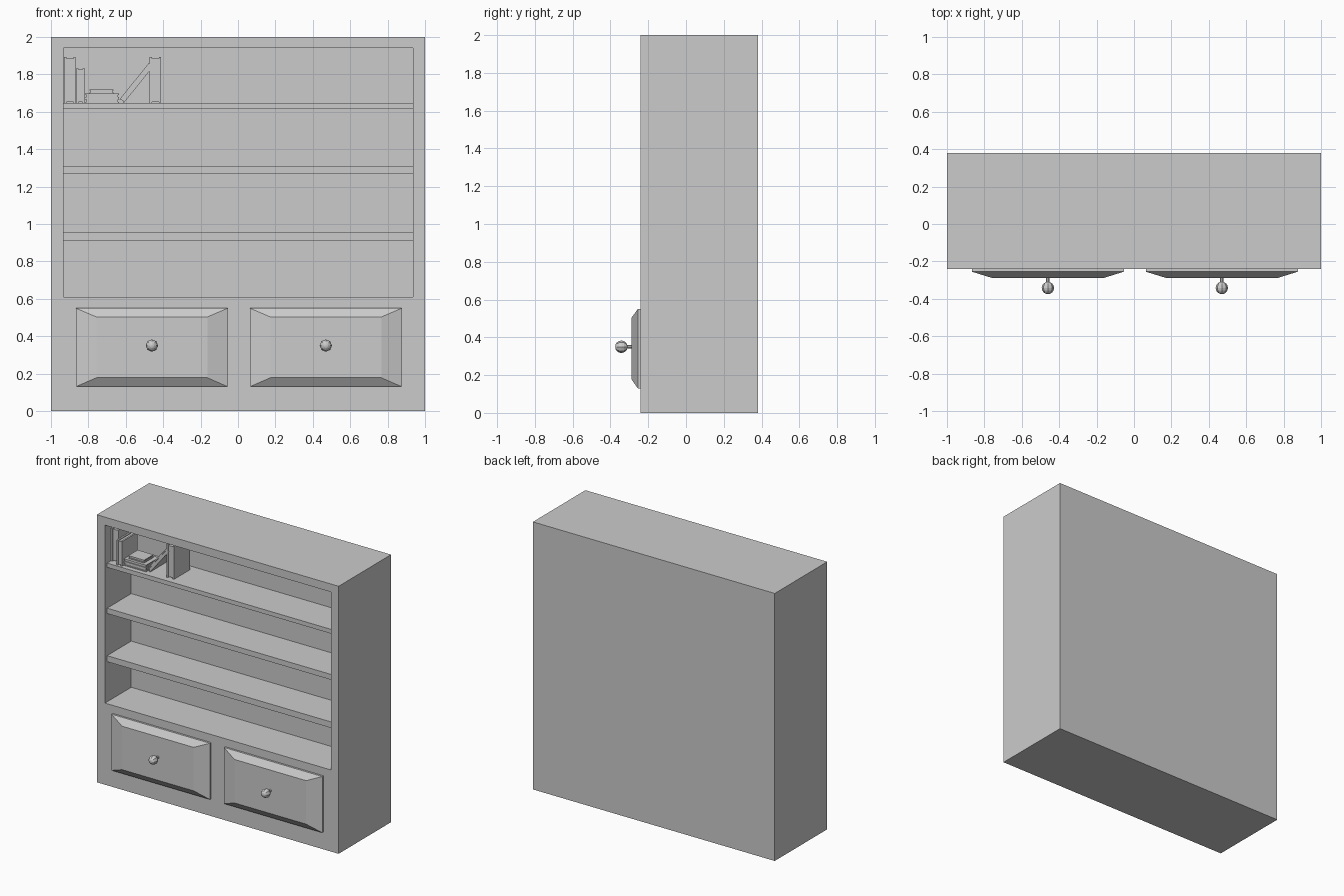
import bpy, bmesh, math
from mathutils import Matrix, Vector

cube = bpy.data.objects.get("Cube")
if cube:
    bpy.data.objects.remove(cube, do_unlink=True)

GREY = (0.6, 0.6, 0.6, 1)
paint = bpy.data.materials.new("plain_grey")
paint.use_nodes = True
paint.diffuse_color = GREY
paint.node_tree.nodes["Principled BSDF"].inputs["Base Color"].default_value = GREY


def finish(bm, name):
    bmesh.ops.recalc_face_normals(bm, faces=bm.faces)
    mesh = bpy.data.meshes.new(name)
    bm.to_mesh(mesh)
    bm.free()
    mesh.materials.append(paint)
    obj = bpy.data.objects.new(name, mesh)
    bpy.context.collection.objects.link(obj)
    return obj


def add_box(bm, lo, hi):
    lo, hi = Vector(lo), Vector(hi)
    m = Matrix.Translation((lo + hi) / 2) @ Matrix.Diagonal((*(hi - lo), 1))
    return bmesh.ops.create_cube(bm, size=1, matrix=m)["verts"]


def front_face(bm):
    return min(bm.faces, key=lambda f: f.calc_center_median().y)


def fit(face, x0, x1, z0, z1, y):
    """Move a front-facing rectangle to the given bounds."""
    c = face.calc_center_median()
    for v in face.verts:
        v.co = (x0 if v.co.x < c.x else x1, y, z0 if v.co.z < c.z else z1)


FRONT, BACK, RECESS = -0.24, 0.38, 0.07
LEFT, RIGHT = -0.932, 0.936

# Cabinet with a recessed shelf opening
bm = bmesh.new()
add_box(bm, (-1, FRONT, 0), (1, BACK, 2))
bm.normal_update()
opening = front_face(bm)
bmesh.ops.inset_region(bm, faces=[opening], thickness=0.05)
fit(opening, LEFT, RIGHT, 0.61, 1.94, FRONT)
pushed = bmesh.ops.extrude_face_region(bm, geom=[opening])["geom"]
bmesh.ops.translate(bm, vec=(0, RECESS - FRONT, 0),
                    verts=[g for g in pushed if isinstance(g, bmesh.types.BMVert)])
if opening.is_valid:
    bmesh.ops.delete(bm, geom=[opening], context='FACES_ONLY')
finish(bm, "cabinet")

# Shelves
for name, z0, z1 in (("lower", 0.91, 0.955), ("middle", 1.27, 1.31), ("upper", 1.615, 1.647)):
    bm = bmesh.new()
    add_box(bm, (LEFT, FRONT + 0.025, z0), (RIGHT, RECESS, z1))
    finish(bm, name + "_shelf")

# Drawers with bevelled fronts and round knobs
for side, x0 in (("right", -0.867), ("left", 0.063)):
    x1 = x0 + 0.813
    bm = bmesh.new()
    add_box(bm, (x0, -0.255, 0.13), (x1, FRONT, 0.55))
    bm.normal_update()
    panel = front_face(bm)
    bmesh.ops.inset_region(bm, faces=[panel], thickness=0.05)
    fit(panel, x0 + 0.11, x1 - 0.11, 0.178, 0.503, -0.289)
    finish(bm, side + "_drawer_front")

    xc = (x0 + x1) / 2
    turn = Matrix.Rotation(math.pi / 2, 4, 'X')
    bm = bmesh.new()
    bmesh.ops.create_uvsphere(bm, u_segments=8, v_segments=8, radius=0.033,
                              matrix=Matrix.Translation((xc, -0.342, 0.35)) @ turn)
    bmesh.ops.create_cone(bm, segments=8, radius1=0.01, radius2=0.01, depth=0.04, cap_ends=True,
                          matrix=Matrix.Translation((xc, -0.303, 0.35)) @ turn)
    finish(bm, side + "_drawer_knob")


def book(name, width, height, depth, place, cover=0.012):
    """Standing book: two cover boards, a spine at the front and a page block."""
    bm = bmesh.new()
    add_box(bm, (0, 0, 0), (cover, depth, height))
    add_box(bm, (width - cover, 0, 0), (width, depth, height))
    add_box(bm, (cover, 0.006, 0.006), (width - cover, depth - 0.006, height - 0.006))
    bm.transform(place)
    finish(bm, name)


# Books on the upper shelf
TOP = 1.647
for name, x, y, width, height, depth in (
        ("tall_book", -0.93, -0.17, 0.062, 0.245, 0.19),
        ("short_book", -0.865, -0.2, 0.046, 0.185, 0.18),
        ("end_book", -0.473, -0.17, 0.062, 0.245, 0.19)):
    book(name, width, height, depth, Matrix.Translation((x, y, TOP)))

lean = Matrix.Rotation(math.radians(39), 4, 'Y')
book("leaning_book", 0.03, 0.25, 0.19, Matrix.Translation((-0.634, -0.17, TOP + 0.019)) @ lean, 0.008)

# Books lying flat
flat = Matrix.Rotation(math.pi / 2, 4, 'Y')
for name, x, y, z, width, height, depth in (
        ("flat_book_lower", -0.817, -0.18, TOP, 0.025, 0.182, 0.15),
        ("flat_book_upper", -0.817, -0.18, TOP + 0.025, 0.025, 0.182, 0.15),
        ("flat_book_small", -0.795, -0.16, TOP + 0.05, 0.022, 0.13, 0.11)):
    book(name, width, height, depth, Matrix.Translation((x, y, z + width)) @ flat, 0.006)
